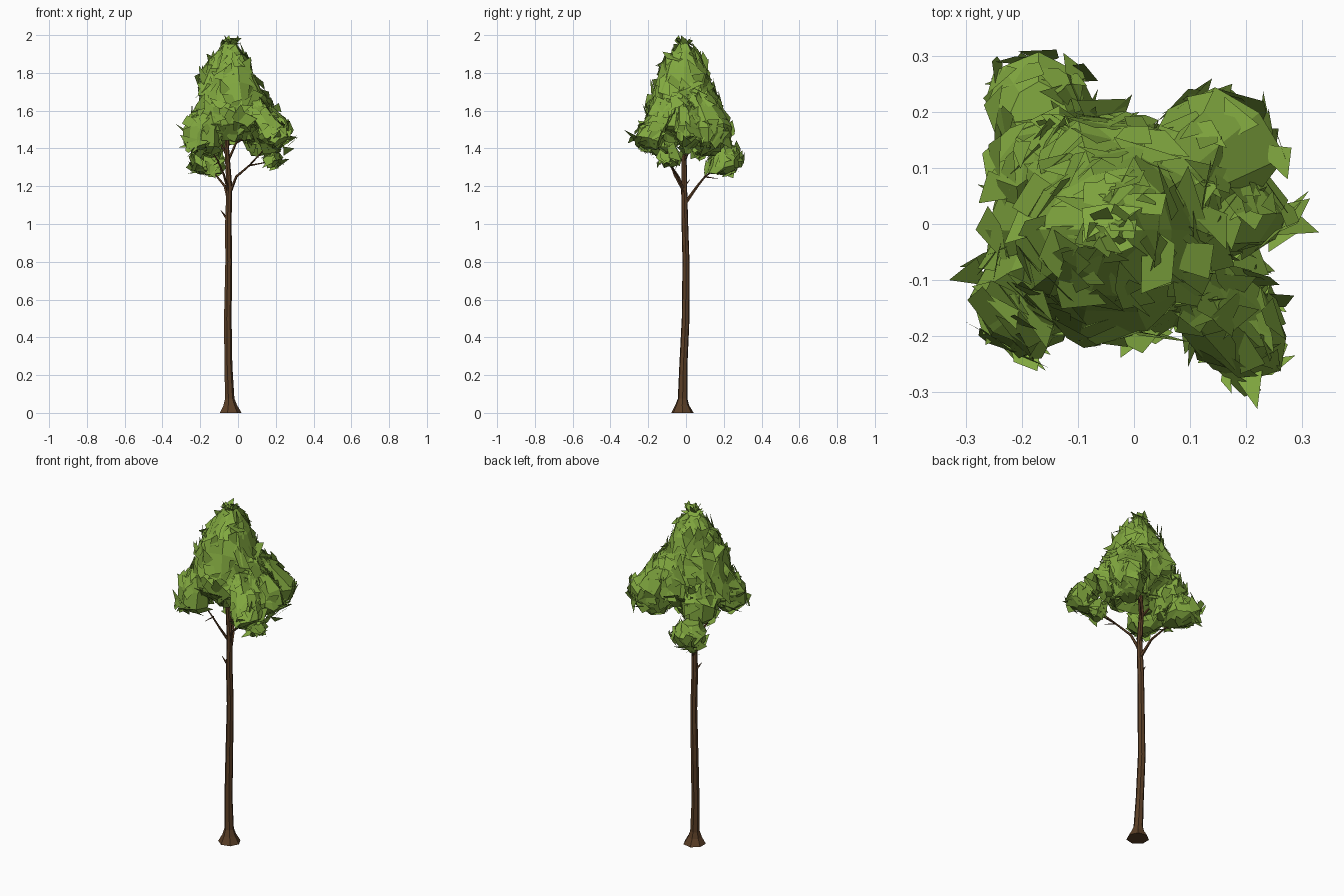
import bpy, math, random
from mathutils import Vector

if "Cube" in bpy.data.objects:
    bpy.data.objects.remove(bpy.data.objects["Cube"])

random.seed(7)
R = random.uniform


def material(name, rgb):
    m = bpy.data.materials.new(name)
    m.diffuse_color = (*rgb, 1)
    m.use_nodes = True
    m.node_tree.nodes["Principled BSDF"].inputs["Base Color"].default_value = m.diffuse_color
    return m


BARK = material("bark", (0.105, 0.05, 0.02))
LEAF = material("leaf_green", (0.22, 0.39, 0.05))


def add_object(name, verts, faces, mat):
    mesh = bpy.data.meshes.new(name)
    mesh.from_pydata(verts, [], faces)
    mesh.materials.append(mat)
    obj = bpy.data.objects.new(name, mesh)
    bpy.context.collection.objects.link(obj)
    return obj


def skin(rings, n):
    """Join equal-sized rings of points into a capped, faceted tube."""
    verts = [p for ring in rings for p in ring]
    faces = [tuple(reversed(range(n)))]
    for k in range(len(rings) - 1):
        for i in range(n):
            j = (i + 1) % n
            faces.append((k*n + i, k*n + j, k*n + n + j, k*n + n + i))
    faces.append(tuple(range(len(verts) - n, len(verts))))
    return verts, faces


def limb(name, path, n):
    """Tapered tube along points (x, y, z, radius)."""
    pts = [Vector(p[:3]) for p in path]
    rings = []
    for k, p in enumerate(pts):
        d = pts[min(k + 1, len(pts) - 1)] - pts[max(k - 1, 0)]
        q = Vector((0, 0, 1)).rotation_difference(d.normalized())
        if p.z < 0.01:
            q.identity()
        r = path[k][3]
        rings.append([p + q @ Vector((r * math.cos(a), r * math.sin(a), 0))
                      for a in (2 * math.pi * i / n for i in range(n))])
    return add_object(name, *skin(rings, n), BARK)


def foliage(name, rings, n, count, size):
    """Rough faceted core of rings (x, y, z, radius), covered in pointed leaf cards."""
    loops = []
    for x, y, z, r in rings:
        loop = []
        for i in range(n):
            a = 2 * math.pi * i / n
            f = r * R(0.87, 1.1)
            loop.append(Vector((x + f*math.cos(a), y + f*math.sin(a), z + R(-.015, .015))))
        loops.append(loop)
    verts, faces = skin(loops, n)
    sides = faces[1:-1]
    mid = sum(verts, Vector()) / len(verts)

    def area(f):
        a, b, c, d = (verts[i] for i in f)
        return (c - a).cross(d - b).length

    weights = [area(f) for f in sides]
    for f in random.choices(sides, weights, k=count):
        a, b, c, d = (verts[i] for i in f)
        u, v = R(0, 1), R(0, 1)
        p = a.lerp(b, u).lerp(d.lerp(c, u), v)
        nrm = (c - a).cross(d - b).normalized()
        out = (p - mid).normalized()
        nrm = (nrm + 0.4 * Vector((R(-1, 1), R(-1, 1), R(-1, 1)))).normalized()
        grow = Vector((R(-.7, .7), R(-.7, .7), 0.6)) + out * 0.5
        t = (grow - nrm * grow.dot(nrm)).normalized()
        s = nrm.cross(t)
        l, w = size * R(.6, 1.2), size * R(.4, .7)
        p = p + nrm * 0.004
        card = [p - t*l*.5 - s*w*R(.3, .8), p - t*l*.4 + s*w*R(.3, .8),
                p + t*l*R(0, .4) + s*w*R(.4, .9), p + t*l*.7 - s*w*R(-.3, .3)]
        for q in card:
            q.z = min(q.z, 1.985)
            q.x, q.y = max(-.33, min(.33, q.x)), max(-.33, min(.33, q.y))
        k = len(verts)
        verts += card
        faces.append((k, k + 2, k + 3) if R(0, 1) < .25 else (k, k + 1, k + 2, k + 3))
    return add_object(name, verts, faces, LEAF)


# Trunk with flared foot
limb("trunk", [(-.042, -.019, 0, .061), (-.043, -.02, .04, .038), (-.045, -.018, .075, .026),
               (-.052, -.014, .25, .022), (-.055, -.002, .5, .021), (-.05, .0, .8, .019),
               (-.052, -.006, 1.0, .018), (-.047, -.01, 1.2, .016), (-.06, -.01, 1.4, .013),
               (-.045, -.01, 1.6, .008), (-.04, -.01, 1.85, .003)], 7)

# Branches reaching each leaf clump
branches = {
    "front_right": [(-.045, -.01, 1.16, .009), (-.01, -.04, 1.25, .007),
                    (.06, -.08, 1.31, .005), (.19, -.18, 1.45, .002)],
    "back_left": [(-.047, -.004, 1.11, .01), (-.07, .06, 1.2, .007),
                  (-.11, .1, 1.25, .005), (-.18, .22, 1.34, .002)],
    "front_left": [(-.05, -.01, 1.17, .008), (-.075, -.06, 1.26, .006),
                   (-.11, -.09, 1.34, .004), (-.2, -.13, 1.48, .002)],
    "back_right": [(-.055, -.01, 1.33, .008), (-.01, .03, 1.43, .006),
                   (.05, .06, 1.46, .004), (.16, .12, 1.52, .002)],
    "upper_left": [(-.058, -.01, 1.36, .007), (-.1, .04, 1.44, .005), (-.15, .09, 1.5, .002)],
    "low_right": [(.06, -.08, 1.31, .005), (.17, -.09, 1.33, .002)],
    "stub": [(-.055, -.005, 1.02, .007), (-.075, -.012, 1.05, .005), (-.093, -.015, 1.075, .001)],
    "small_stub": [(-.048, -.008, 1.2, .006), (-.04, .02, 1.235, .001)],
}
for key, path in branches.items():
    limb(key + "_branch", path, 5)

# Fine twigs sticking out beneath the clumps
twigs = [(-.11, .1, 1.25, -.1, .17, 1.24), (-.1, -.08, 1.33, -.13, -.12, 1.31),
         (.05, .06, 1.46, .13, .08, 1.42), (.06, -.08, 1.31, .08, -.15, 1.33)]
for i, t in enumerate(twigs):
    limb(f"twig_{i + 1}", [(*t[:3], .004), (*t[3:], .001)], 4)

# Main tapering crown
foliage("crown", [(-.03, -.01, 1.49, .05), (-.03, -.01, 1.45, .13), (-.03, -.01, 1.52, .215),
                  (-.035, -.012, 1.62, .196), (-.04, -.012, 1.74, .16), (-.04, -.01, 1.84, .118),
                  (-.04, -.01, 1.92, .06), (-.04, -.012, 1.97, .015)], 10, 190, .11)

# Side clumps: each is a shoulder that slopes from the crown out to a drooping end
clumps = {
    "front_left": ([(-.18, -.12, 1.37, .04), (-.195, -.14, 1.42, .09), (-.19, -.13, 1.51, .1),
                    (-.13, -.085, 1.62, .085), (-.09, -.06, 1.72, .05)], 60),
    "back_right": ([(.12, .1, 1.37, .05), (.145, .12, 1.43, .105), (.145, .12, 1.52, .115),
                    (.085, .075, 1.63, .09), (.04, .04, 1.72, .05)], 65),
    "upper_left": ([(-.14, .09, 1.36, .05), (-.155, .1, 1.42, .095), (-.15, .085, 1.52, .11),
                    (-.11, .06, 1.63, .085), (-.08, .04, 1.72, .05)], 55),
    "front_right": ([(.19, -.185, 1.4, .04), (.2, -.2, 1.45, .08), (.175, -.17, 1.52, .08),
                     (.11, -.11, 1.6, .07), (.06, -.07, 1.67, .045)], 50),
    "right": ([(.19, .01, 1.4, .03), (.205, .02, 1.45, .07), (.17, .02, 1.54, .08),
               (.12, .01, 1.63, .06)], 34),
    "back_left": ([(-.13, .16, 1.27, .05), (-.155, .2, 1.3, .09), (-.17, .215, 1.355, .095),
                   (-.17, .2, 1.42, .05)], 45),
    "low_right": ([(.18, -.09, 1.31, .03), (.18, -.09, 1.335, .05), (.18, -.09, 1.37, .03)], 16),
}
for key, (rings, count) in clumps.items():
    foliage(key + "_clump", rings, 8, count, .088)

# Tip leaves at the very top
tip = Vector((-.04, -.012, 1.93))
tv, tf = [], []
for i in range(6):
    a = i * math.pi / 3
    o, s = Vector((math.cos(a), math.sin(a), 0)), Vector((-math.sin(a), math.cos(a), 0))
    tv += [tip - s * .012, tip + s * .012, tip + o * .045 + s * .02 + Vector((0, 0, .04)),
           tip + o * .04 - s * .015 + Vector((0, 0, .07 if i % 2 == 0 else .05))]
    tf.append(tuple(range(i * 4, i * 4 + 4)))
add_object("tip_leaves", tv, tf, LEAF)

# Long stray leaves that reach past the clumps on the right, left and front
stray = [(.25, -.02, 1.4, .28, .03, 1.43, .33, -.015, 1.47), (.24, .0, 1.36, .24, -.05, 1.41, .3, -.01, 1.4),
         (-.26, -.11, 1.46, -.28, -.06, 1.5, -.33, -.1, 1.53), (.17, -.26, 1.43, .23, -.25, 1.46, .22, -.33, 1.5)]
for i, s in enumerate(stray):
    add_object(f"stray_leaf_{i + 1}", [s[:3], s[3:6], s[6:]], [(0, 1, 2)], LEAF)
